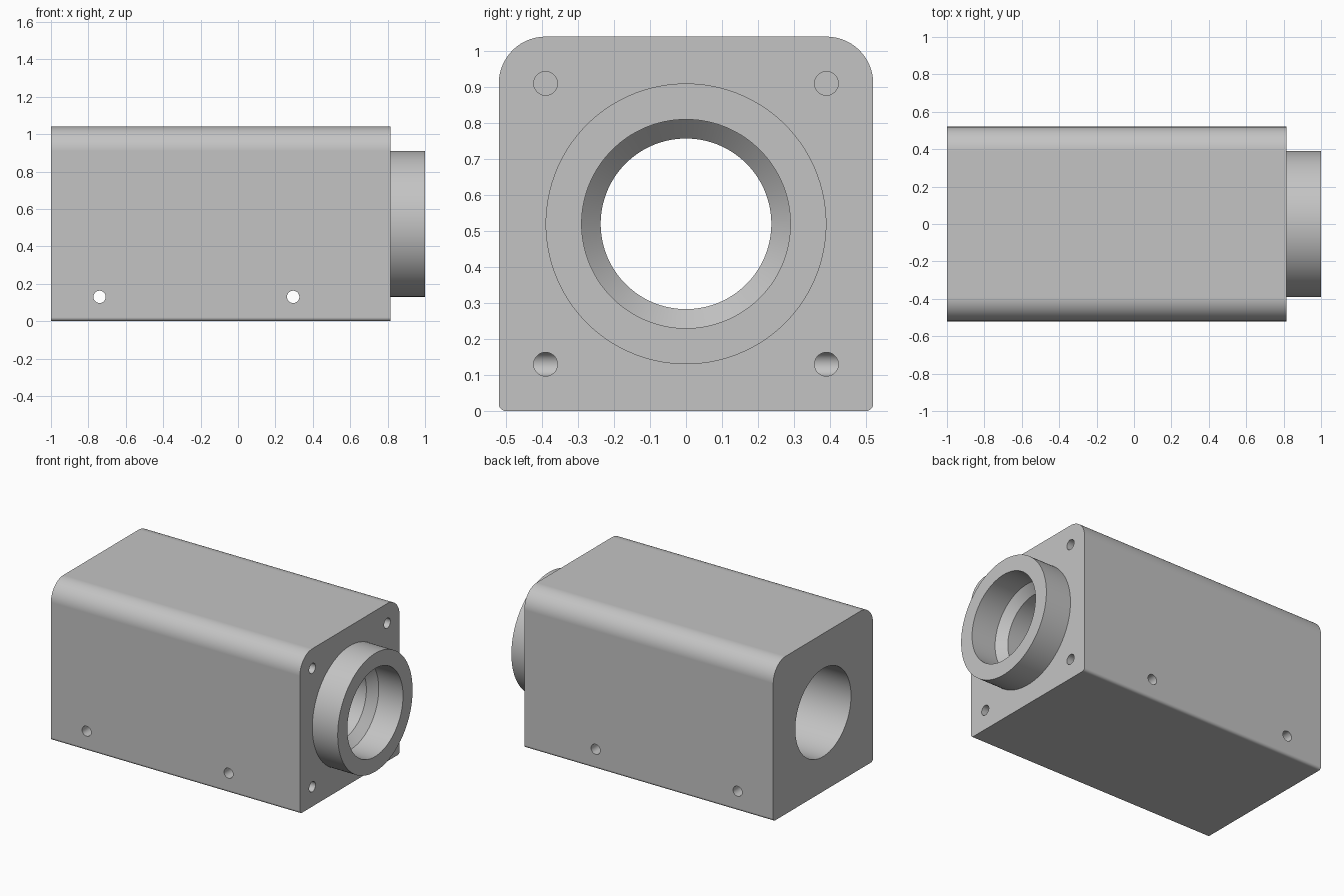
import bpy
from math import cos, sin, pi
from mathutils import Matrix, Vector

cube = bpy.data.objects.get("Cube")
if cube:
    bpy.data.objects.remove(cube, do_unlink=True)

BACK, FACE, TIP = -1.0, 0.815, 1.0     # ends of the body and of the collar
HALF = 0.52                            # half width, also the bore height
HOLE_R, HOLE_Y, HOLE_Z = 0.033, 0.39, 0.13

grey = bpy.data.materials.new("light grey metal")
grey.use_nodes = True
grey.diffuse_color = (0.55, 0.55, 0.55, 1)
grey.node_tree.nodes["Principled BSDF"].inputs["Base Color"].default_value = grey.diffuse_color


def loft(name, rings, matrix=Matrix()):
    """Closed solid through equal-sized rings of points, capped at both ends."""
    n = len(rings[0])
    verts = [matrix @ Vector(p) for ring in rings for p in ring]
    faces = [tuple(reversed(range(n))),
             tuple(range(n * (len(rings) - 1), n * len(rings)))]
    for k in range(len(rings) - 1):
        for i in range(n):
            a, b = k * n + i, k * n + (i + 1) % n
            faces.append((a, b, b + n, a + n))
    mesh = bpy.data.meshes.new(name)
    mesh.from_pydata(verts, [], faces)
    mesh.materials.append(grey)
    obj = bpy.data.objects.new(name, mesh)
    bpy.context.collection.objects.link(obj)
    return obj


def lathe(name, profile, sides, matrix):
    """Solid of revolution about x from (x, radius) pairs."""
    angles = [2 * pi * (i + 0.5) / sides for i in range(sides)]
    return loft(name, [[(x, r * cos(a), r * sin(a)) for a in angles]
                       for x, r in profile], matrix)


def combine(target, tool, operation):
    tool.hide_render = True
    mod = target.modifiers.new(operation.title(), 'BOOLEAN')
    mod.operation, mod.solver, mod.object = operation, 'EXACT', tool
    bpy.context.view_layer.objects.active = target
    bpy.ops.object.modifier_apply(modifier=mod.name)
    bpy.data.objects.remove(tool, do_unlink=True)


# Body section: wide round corners on top, tight ones underneath
section = []
for quarter, (sy, sz, radius, steps) in enumerate(
        [(1, 1, 0.13, 14), (-1, 1, 0.13, 14), (-1, -1, 0.02, 5), (1, -1, 0.02, 5)]):
    for i in range(steps + 1):
        a = (quarter + i / steps) * pi / 2
        section.append((sy * (HALF - radius) + radius * cos(a),
                        HALF + sz * (HALF - radius) + radius * sin(a)))
body = loft("housing", [[(x, y, z) for y, z in section] for x in (BACK, FACE)])

# Collar on the right end
centre = Matrix.Translation((0, 0, HALF))
combine(body, lathe("collar", [(FACE - 0.2, 0.39), (TIP, 0.39)], 96, centre), 'UNION')

# Stepped bore through the whole length
bore = [(BACK - 0.1, 0.29), (-0.05, 0.29), (0, 0.237),
        (0.77, 0.237), (0.823, 0.29), (TIP + 0.1, 0.29)]
combine(body, lathe("bore", bore, 96, centre), 'DIFFERENCE')

# Cross holes through the sides
for x in (-0.74, 0.295):
    place = Matrix.Translation((x, 0, HOLE_Z)) @ Matrix.Rotation(pi / 2, 4, 'Z')
    combine(body, lathe("cross_hole", [(-0.6, HOLE_R), (0.6, HOLE_R)], 32, place), 'DIFFERENCE')

# Blind screw holes; the lower pair runs into the cross hole
for y in (-HOLE_Y, HOLE_Y):
    for z in (HOLE_Z, 2 * HALF - HOLE_Z):
        place = Matrix.Translation((0, y, z))
        combine(body, lathe("screw_hole", [(0.3, HOLE_R), (FACE + 0.1, HOLE_R)], 32, place),
                'DIFFERENCE')

# Smooth curved walls, crisp edges, flat planes
bpy.ops.object.select_all(action='DESELECT')
body.select_set(True)
bpy.context.view_layer.objects.active = body
bpy.ops.object.shade_smooth_by_angle(angle=pi / 6)
weighted = body.modifiers.new("Flat planes", 'WEIGHTED_NORMAL')
weighted.keep_sharp = True
